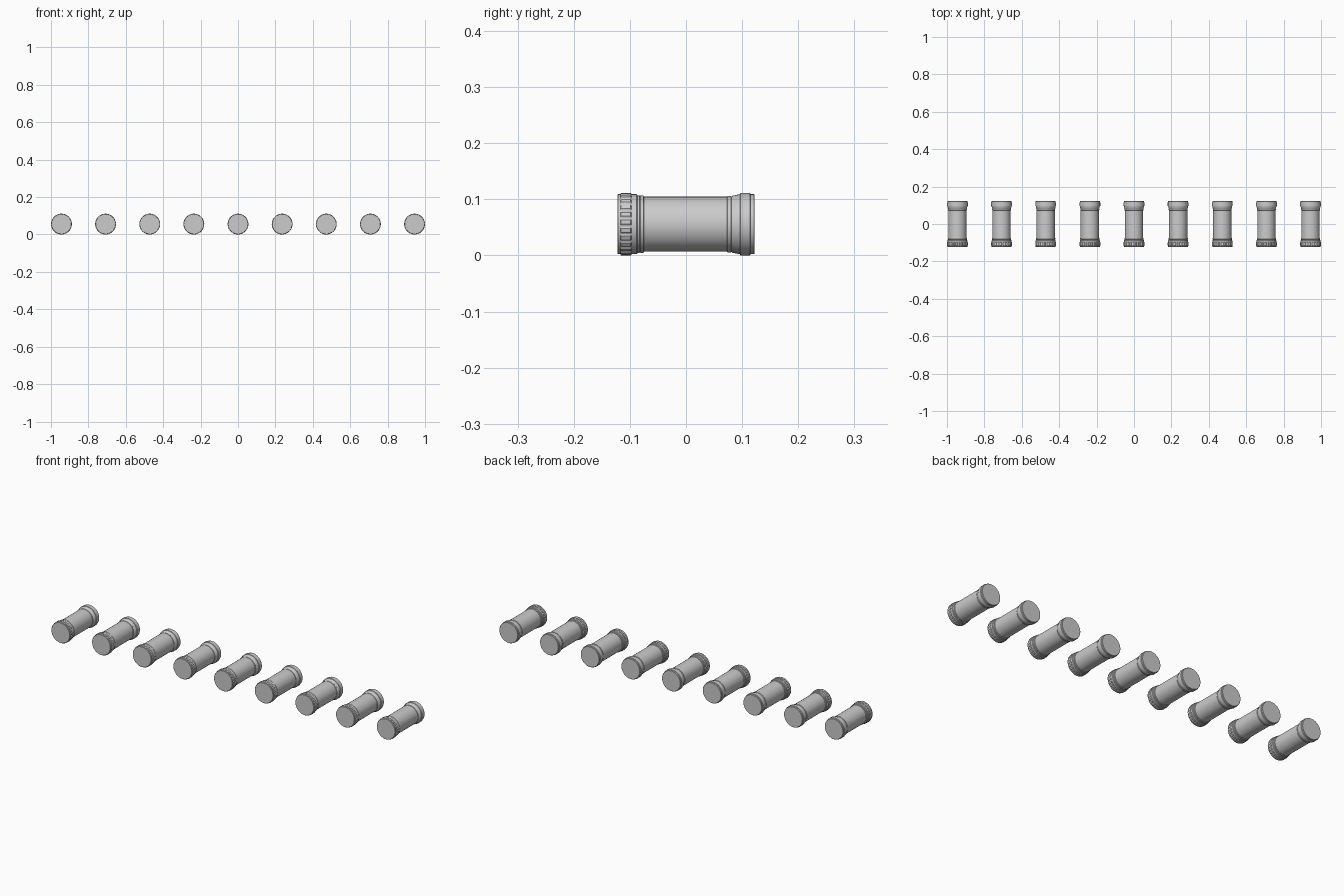
import bpy, bmesh, math

if "Cube" in bpy.data.objects:
    bpy.data.objects.remove(bpy.data.objects["Cube"])

COUNT, SPACING = 9, 0.236
R = 0.0556          # outer radius, also height of the axis
SEG = 48


def make_mesh(name, rings):
    """Skin a list of rings (radius-per-angle list, y) into a capped solid."""
    bm = bmesh.new()
    loops = []
    for radii, y in rings:
        n = len(radii)
        loops.append([bm.verts.new((r * math.cos(2 * math.pi * i / n), y,
                                    r * math.sin(2 * math.pi * i / n)))
                      for i, r in enumerate(radii)])
    for a, b in zip(loops, loops[1:]):
        n = len(a)
        for i in range(n):
            bm.faces.new((a[i], a[(i + 1) % n], b[(i + 1) % n], b[i]))
    bm.faces.new(loops[0])
    bm.faces.new(loops[-1])
    bmesh.ops.recalc_face_normals(bm, faces=bm.faces)
    me = bpy.data.meshes.new(name)
    bm.to_mesh(me)
    bm.free()
    return me


# Turned canister profile: (radius, y) from front cap to back cap
profile = [(0.0525, -0.1225), (0.0535, -0.1215), (0.0535, -0.097),
           (0.0535, -0.088), (0.0515, -0.086), (0.0515, -0.083),
           (0.0502, -0.082), (0.0515, -0.081), (0.0515, -0.076),
           (0.049, -0.075), (0.049, 0.073),
           (0.0503, 0.074), (0.0503, 0.080), (0.0495, 0.081),
           (0.0508, 0.083), (0.0535, 0.096), (R, 0.097), (R, 0.114),
           (0.0535, 0.115), (0.0535, 0.1215), (0.0525, 0.1225)]
body = make_mesh("canister_body", [([r] * SEG, y) for r, y in profile])

# Front grip ring: wide ridges separated by narrow notches
TEETH = 24
ridge = [R, R, R, R, 0.0538, 0.0538]
outer = ridge * TEETH
grip = make_mesh("grip_ring", [([min(r, 0.0548) for r in outer], -0.1165), (outer, -0.1155),
                               (outer, -0.0985), ([min(r, 0.0548) for r in outer], -0.0975)])

# Row of identical canisters
for i in range(COUNT):
    x = (i - (COUNT - 1) / 2) * SPACING
    for me in (body, grip):
        ob = bpy.data.objects.new(f"{me.name}_{i + 1}", me)
        ob.location = (x, 0, R)
        bpy.context.collection.objects.link(ob)

# Smooth the curved walls, keep the steps crisp
for me in (body, grip):
    me.shade_smooth()
    me.set_sharp_from_angle(angle=math.radians(30))
